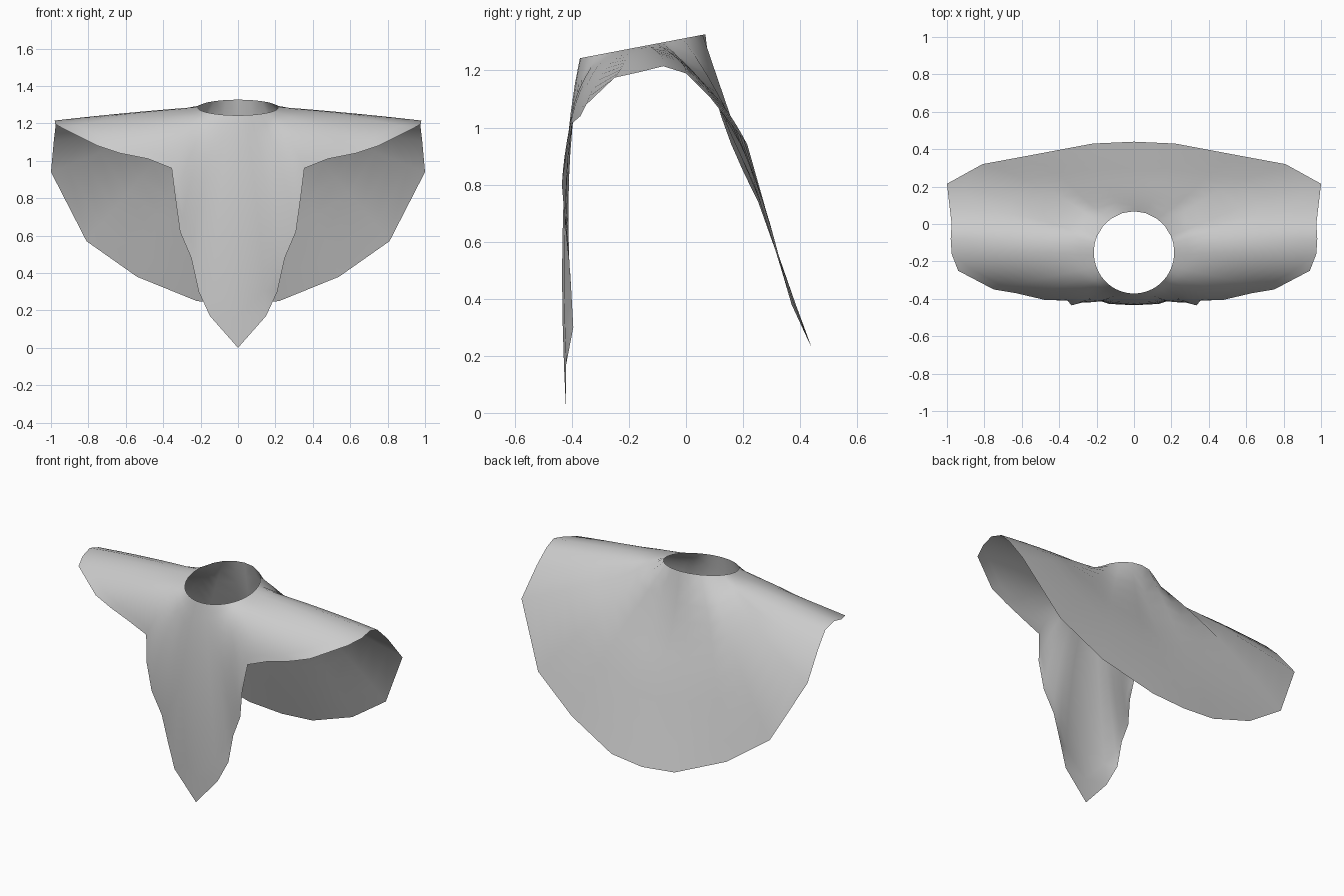
import bpy, bmesh
from math import sin, cos, pi, radians
from mathutils import Vector as V

if "Cube" in bpy.data.objects:
    bpy.data.objects.remove(bpy.data.objects["Cube"])

# Half of the cape as spokes: neck angle, point halfway down, point on the hem
SPOKES = [
    (0, 0, -.430, .72, 0, -.42, 0),
    (9, .10, -.422, .78, .15, -.42, .17),
    (18, .155, -.41, .82, .21, -.395, .30),
    (27, .19, -.412, .88, .25, -.405, .48),
    (35, .23, -.405, .97, .31, -.42, .62),
    (42, .25, -.398, 1.04, .335, -.435, .80),
    (49, .27, -.38, 1.12, .355, -.41, .96),
    (55, .33, -.36, 1.15, .48, -.405, 1.01),
    (62, .41, -.335, 1.175, .63, -.37, 1.04),
    (70, .48, -.29, 1.205, .75, -.35, 1.08),
    (78, .58, -.21, 1.237, .94, -.25, 1.175),
    (86, .60, -.15, 1.25, .975, -.16, 1.195),
    (94, .60, -.09, 1.255, .98, -.08, 1.215),
    (103, .59, -.02, 1.232, .975, 0, 1.19),
    (108, .585, .04, 1.18, .985, .085, 1.105),
    (114, .57, .10, 1.12, 1.0, .215, .94),
    (130, .46, .18, .98, .81, .32, .57),
    (145, .33, .203, .90, .54, .37, .38),
    (163, .14, .218, .86, .22, .43, .25),
    (180, 0, .215, .85, 0, .44, .23),
]
# Depth of the pleats pressed into the back below the neck
PLEATS = {114: .02, 145: .02, 180: .03}
STEPS = 10


def neck(deg):
    # Round neck opening, rising towards the back
    a = radians(deg)
    return V((.215 * sin(a), -.152 - .22 * cos(a), 1.285 - .042 * cos(a)))


def spoke(row):
    # Curve from neck through the middle point to the hem, with optional pleat
    n, m, o = neck(row[0]), V(row[1:4]), V(row[4:7])
    c = 2 * m - (n + o) / 2
    depth = PLEATS.get(row[0], 0)
    pts = []
    for i in range(STEPS + 1):
        t = i / STEPS
        p = n * (1 - t) ** 2 + c * 2 * t * (1 - t) + o * t * t
        pts.append(p - V((0, .8, .6)) * depth * sin(pi * min(1, t / .6)))
    return pts


# Cloth surface between neighbouring spokes
bm = bmesh.new()
grid = [[bm.verts.new(p) for p in spoke(r)] for r in SPOKES]
for a, b in zip(grid, grid[1:]):
    for i in range(STEPS):
        bm.faces.new((a[i], a[i + 1], b[i + 1], b[i]))
# Mirror the half across x and join the centre seams
geom = bm.verts[:] + bm.edges[:] + bm.faces[:]
bmesh.ops.mirror(bm, geom=geom, axis='X', merge_dist=0)
bmesh.ops.remove_doubles(bm, verts=bm.verts[:], dist=.0005)
bmesh.ops.recalc_face_normals(bm, faces=bm.faces[:])
# Make sure the outside faces out (front centre looks towards -y)
front = min(bm.faces, key=lambda f: f.calc_center_median().z)
if front.normal.y > 0:
    bmesh.ops.reverse_faces(bm, faces=bm.faces[:])
mesh = bpy.data.meshes.new("cape")
bm.to_mesh(mesh)
bm.free()
cape = bpy.data.objects.new("cape", mesh)
bpy.context.collection.objects.link(cape)
bpy.context.view_layer.objects.active = cape
cape.select_set(True)
bpy.ops.object.shade_smooth_by_angle(angle=radians(50))
